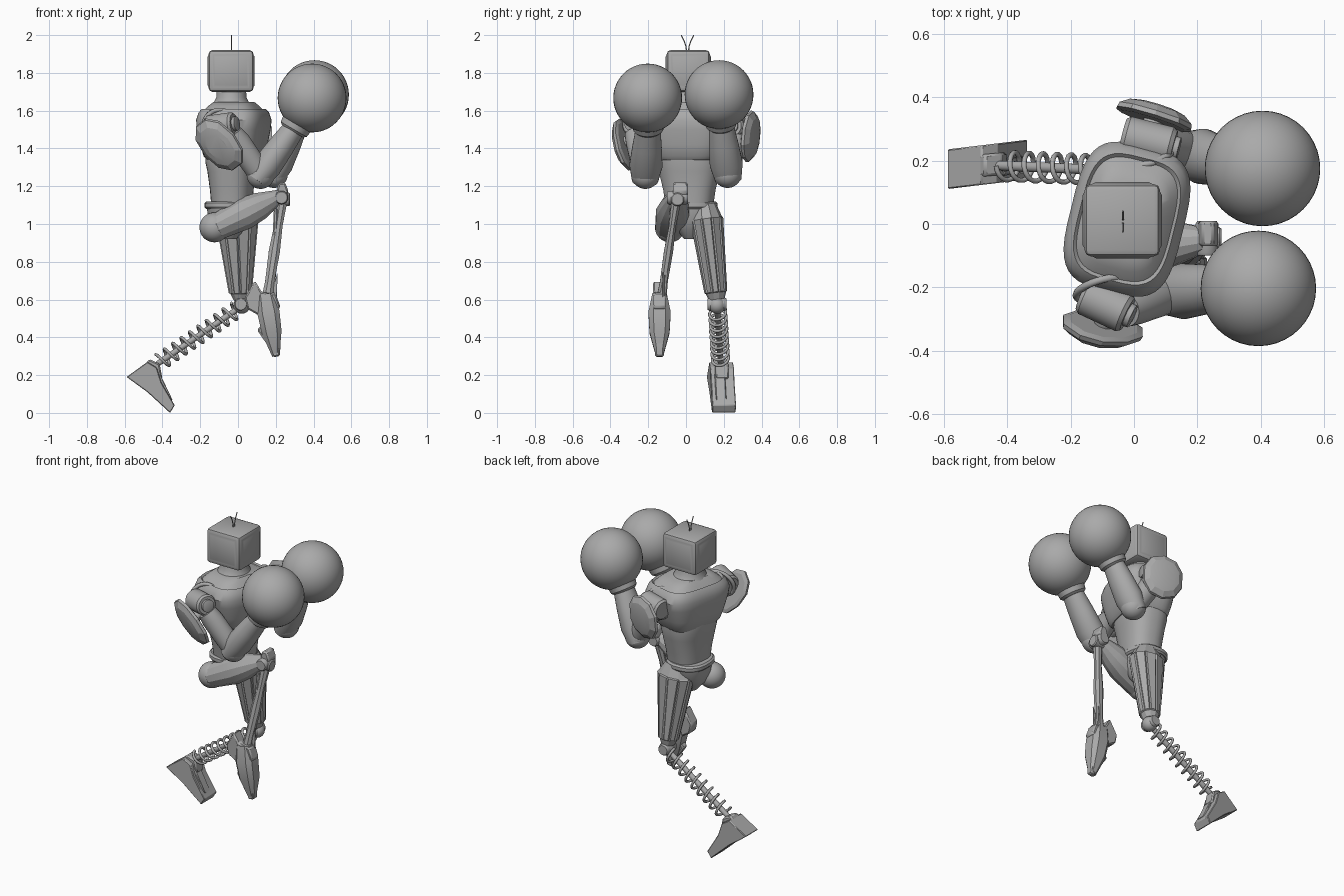
import bpy, bmesh, math
from mathutils import Vector, Matrix

cube = bpy.data.objects.get("Cube")
if cube:
    bpy.data.objects.remove(cube)

GREY = (0.4, 0.4, 0.4, 1)
metal = bpy.data.materials.new("plain grey")
metal.use_nodes = True
metal.diffuse_color = GREY
metal.node_tree.nodes["Principled BSDF"].inputs["Base Color"].default_value = GREY


def add(name, data):
    data.materials.append(metal)
    ob = bpy.data.objects.new(name, data)
    bpy.context.collection.objects.link(ob)
    return ob


def finish(name, bm, angle=0.6):
    """Shade smooth but keep edges above the angle sharp."""
    bmesh.ops.recalc_face_normals(bm, faces=bm.faces[:])
    bm.normal_update()
    for f in bm.faces:
        f.smooth = True
    for e in bm.edges:
        e.smooth = e.calc_face_angle(0) < angle
    me = bpy.data.meshes.new(name)
    bm.to_mesh(me)
    bm.free()
    return add(name, me)


def frame(a, b):
    a, b = Vector(a), Vector(b)
    w = (b - a).normalized()
    ref = Vector((0, 0, 1)) if abs(w.y) > 0.8 else Vector((0, 1, 0))
    u = ref.cross(w).normalized()
    return a, b, u, w.cross(u)


def loft(name, a, b, rings, n=24, power=2, yaw=0, panels=0, angle=0.6):
    """Skin rings of (t, radius_u, radius_v) along the line from a to b."""
    a, b, u, v = frame(a, b)
    cy, sy = math.cos(math.radians(yaw)), math.sin(math.radians(yaw))
    u, v = u * cy + v * sy, v * cy - u * sy
    bm = bmesh.new()
    loops = []
    for t, ru, rv in rings:
        loop = []
        for i in range(n):
            k = 2 * math.pi * (i + 0.5) / n
            c, s = math.cos(k), math.sin(k)
            c = math.copysign(abs(c) ** (2 / power), c)
            s = math.copysign(abs(s) ** (2 / power), s)
            loop.append(bm.verts.new(a.lerp(b, t) + u * c * ru + v * s * rv))
        loops.append(loop)
    for p, q in zip(loops, loops[1:]):
        for i in range(n):
            j = (i + 1) % n
            bm.faces.new((p[i], p[j], q[j], q[i]))
    bm.faces.new(loops[0][::-1])
    bm.faces.new(loops[-1])
    if panels:
        bmesh.ops.recalc_face_normals(bm, faces=bm.faces[:])
        big = [f for f in bm.faces if len(f.verts) == 4 and f.calc_area() > panels]
        bmesh.ops.inset_individual(bm, faces=big, thickness=0.007, depth=0.008)
    return finish(name, bm, angle)


def rod(name, a, b, r, n=20):
    return loft(name, a, b, [(0, r * 0.85, r * 0.85), (0.08, r, r), (0.92, r, r), (1, r * 0.85, r * 0.85)], n)


def ball(name, centre, r):
    bm = bmesh.new()
    bmesh.ops.create_uvsphere(bm, u_segments=40, v_segments=24, radius=r,
                              matrix=Matrix.Translation(centre))
    return finish(name, bm)


def tube(name, pts, r, cyclic=False):
    cu = bpy.data.curves.new(name, "CURVE")
    cu.dimensions = "3D"
    cu.bevel_depth = r
    cu.bevel_resolution = 2
    cu.use_fill_caps = True
    sp = cu.splines.new("POLY")
    sp.points.add(len(pts) - 1)
    for p, q in zip(sp.points, pts):
        p.co = (*q, 1)
    sp.use_cyclic_u = cyclic
    sp.use_smooth = True
    return add(name, cu)


def coil(name, a, b, r, turns, wire, steps=18):
    a, b, u, v = frame(a, b)
    n = int(turns * steps)
    tube(name, [a.lerp(b, i / n) + u * r * math.cos(2 * math.pi * i / steps)
                + v * r * math.sin(2 * math.pi * i / steps) for i in range(n + 1)], wire)


def prism(name, outline, y0, y1, skew=0, bevel=0.008):
    """Extrude an x-z outline across y."""
    bm = bmesh.new()
    sides = [[bm.verts.new((x, y + skew * (x - outline[0][0]), z)) for x, z in outline] for y in (y0, y1)]
    n = len(outline)
    for i in range(n):
        j = (i + 1) % n
        bm.faces.new((sides[0][i], sides[0][j], sides[1][j], sides[1][i]))
    bm.faces.new(sides[0][::-1])
    bm.faces.new(sides[1])
    ob = finish(name, bm, 0.3)
    mod = ob.modifiers.new("bevel", "BEVEL")
    mod.width, mod.segments = bevel, 1
    return ob


# Head: bevelled box with a raised, chamfered panel on each side
bm = bmesh.new()
bmesh.ops.create_cube(bm, size=1, matrix=Matrix.Translation((-0.037, 0.012, 1.81))
                      @ Matrix.Diagonal((0.238, 0.228, 0.22, 1)))
bmesh.ops.bevel(bm, geom=bm.edges[:], offset=0.02, segments=2, profile=0.5, affect="EDGES")
sides = [f for f in bm.faces if f.calc_area() > 0.02 and abs(f.normal.z) < 0.5]
bmesh.ops.inset_individual(bm, faces=sides, thickness=0.006, depth=0)
bmesh.ops.inset_individual(bm, faces=sides, thickness=0.016, depth=0.006)
finish("head", bm, 0.5)
for name, s in (("antenna_right", -1), ("antenna_left", 1)):
    tube(name, [(-0.035, 0.008 + s * d, z) for d, z in ((0.004, 1.9), (0.008, 1.94), (0.018, 1.97), (0.033, 2.0))], 0.003)

# Torso
loft("chest", (-0.022, 0.015, 0), (-0.022, 0.015, 1),
     [(1.34, .13, .16), (1.36, .146, .18), (1.42, .162, .2), (1.5, .176, .225), (1.55, .18, .236),
      (1.59, .168, .22), (1.61, .152, .2), (1.6, .143, .19), (1.625, .122, .16), (1.645, .1, .12)],
     n=40, power=3.5, yaw=-14)
loft("neck", (-0.035, 0.01, 0), (-0.035, 0.01, 1),
     [(1.6, .115, .135), (1.64, .096, .104), (1.67, .08, .085), (1.72, .078, .082)], n=32)
loft("midriff", (-0.033, 0.018, 0), (-0.033, 0.018, 1),
     [(1.09, .105, .125), (1.18, .112, .138), (1.28, .125, .162), (1.33, .136, .17), (1.37, .136, .17)],
     n=32, power=2.5, yaw=-10)
loft("belt", (-0.05, 0.025, 0), (-0.05, 0.025, 1),
     [(1.08, .118, .135), (1.09, .128, .142), (1.11, .128, .142), (1.12, .118, .132)], n=32, power=2.4)
loft("pelvis", (-0.05, 0.025, 0), (-0.05, 0.025, 1),
     [(0.92, .04, .035), (0.97, .085, .075), (1.03, .11, .12), (1.09, .115, .132)], n=32, power=2.3)

# Arms: drum shoulder, upper arm, forearm, cuff and glove
arms = {
    "right": ((-.16, -.22, 1.51), (-.02, -.285, 1.53), (-.03, -.27, 1.48), (.12, -.215, 1.26), (.3, -.2, 1.51),
              (.392, -.203, 1.667)),
    "left": ((-.035, .28, 1.51), (.125, .24, 1.52), (.06, .265, 1.48), (.19, .22, 1.265), (.315, .185, 1.53),
             (.405, .175, 1.685)),
}
for side, (back, front, top, elbow, wrist, fist) in arms.items():
    s = -1 if side == "right" else 1
    rod(side + "_shoulder_drum", back, front, 0.064, 28)
    f, d = Vector(front), (Vector(front) - Vector(back)).normalized()
    rod(side + "_shoulder_cap", f - d * 0.01, f + d * 0.018, 0.038)
    mid = Vector(back).lerp(f, 0.45)
    ring = [(0.085 * math.cos(k * math.pi / 16), 0.085 * math.sin(k * math.pi / 16)) for k in range(32)]
    tube(side + "_shoulder_socket",
         [(mid.x + x, mid.y - s * 0.045 - s * 0.35 * z + x * 0.24, mid.z + z) for x, z in ring], 0.012, True)
    loft(side + "_upper_arm", top, elbow,
         [(0, .055, .055), (0.2, .065, .06), (0.7, .064, .062), (1, .06, .06)])
    ball(side + "_elbow", elbow, 0.074)
    loft(side + "_forearm", elbow, wrist,
         [(-.12, .06, .07), (0.2, .077, .088), (0.6, .07, .078), (1, .058, .065)], n=28)
    loft(side + "_glove_cuff", wrist, fist,
         [(-.12, .066, .066), (-.05, .08, .08), (0.1, .084, .084), (0.25, .088, .088), (0.45, .12, .12)], n=32)
    ball(side + "_glove", fist, 0.182)

# Shoulder shields, standing off the upper arms
shield = [(0, .84, .84), (0.15, 1, 1), (0.45, .97, .97), (0.85, .74, .74), (1, .5, .5)]
loft("right_shoulder_shield", (-.095, -.314, 1.425), (-.112, -.36, 1.406),
     [(t, .16 * a, .108 * b) for t, a, b in shield], n=10, power=2.2, yaw=-55, angle=0.3)
loft("left_shoulder_shield", (.06, .324, 1.465), (.075, .372, 1.46),
     [(t, .128 * a, .138 * b) for t, a, b in shield], n=10, power=2.2, angle=0.3)
rod("right_shield_mount", (-.08, -.24, 1.46), (-.1, -.33, 1.43), 0.03)
rod("left_shield_mount", (.05, .25, 1.49), (.06, .335, 1.47), 0.03)

# Left leg: panelled thigh, knee, spring shin
loft("left_thigh", (-.008, .1, 1.1), (.014, .163, .6),
     [(0, .07, .06), (0.14, .112, .082), (0.93, .056, .054), (1, .04, .042)],
     n=10, panels=0.008, angle=0.3)
rod("left_knee_pin", (.015, .115, .575), (.015, .215, .575), 0.035)
ball("left_knee", (.02, .165, .57), 0.045)
rod("left_shin_rod", (.02, .165, .565), (-.44, .185, .25), 0.016, 12)
coil("left_shin_spring", (-.01, .167, .545), (-.41, .183, .272), 0.044, 9, 0.008)

# Left foot
prism("left_foot", [(-.59, .19), (-.48, .27), (-.43, .24), (-.405, .16), (-.335, .04), (-.36, 0), (-.48, .11)],
      .11, .235, 0.12, 0.004)
prism("left_ankle", [(-.52, .22), (-.47, .285), (-.415, .26), (-.4, .18), (-.46, .17)], .145, .215, 0.1)
prism("left_instep_plate", [(-.43, .23), (-.395, .17), (-.345, .065), (-.4, .1)], .15, .205, 0.12, 0.004)

# Right leg: raised thigh, knee and slim shin
ball("right_hip", (-.125, -.085, .982), 0.079)
loft("right_thigh", (-.16, -.09, .96), (.225, -.05, 1.15),
     [(0, .045, .05), (0.12, .072, .08), (0.5, .088, .092), (0.72, .075, .075), (1, .035, .04)],
     n=12, angle=0.35)
rod("right_knee_pin", (.23, -.1, 1.14), (.23, .01, 1.14), 0.036)
rod("right_knee_bolt", (.2, -.045, 1.13), (.275, -.045, 1.13), 0.036)
prism("right_kneecap", [(.2, 1.16), (.215, 1.215), (.25, 1.22), (.268, 1.17), (.25, 1.13)], -.07, .01)
loft("right_shin", (.235, -.05, 1.13), (.15, -.135, .58),
     [(0, .03, .028), (0.25, .024, .02), (0.5, .032, .026), (0.8, .026, .022), (1, .034, .03)], n=8, angle=0.4)
rod("right_shin_strut", (.2, -.075, 1.08), (.185, -.115, .6), 0.012, 8)

# Right foot, hanging toe down
prism("right_heel", [(.035, .61), (.09, .7), (.125, .64), (.2, .63), (.225, .56), (.17, .5), (.12, .51), (.05, .55)],
      -.175, -.105)
loft("right_instep", (.145, -.14, .63), (.2, -.14, .3),
     [(0, .05, .04), (0.3, .062, .062), (0.62, .055, .056), (1, .02, .02)], n=8, power=3, angle=0.3)
prism("right_toe", [(.1, .44), (.16, .5), (.215, .42), (.225, .365), (.222, .3), (.185, .295), (.155, .36)],
      -.163, -.117)
prism("right_ankle_fin", [(.17, .61), (.21, .745), (.205, .6)], -.125, -.115, 0, 0.002)
